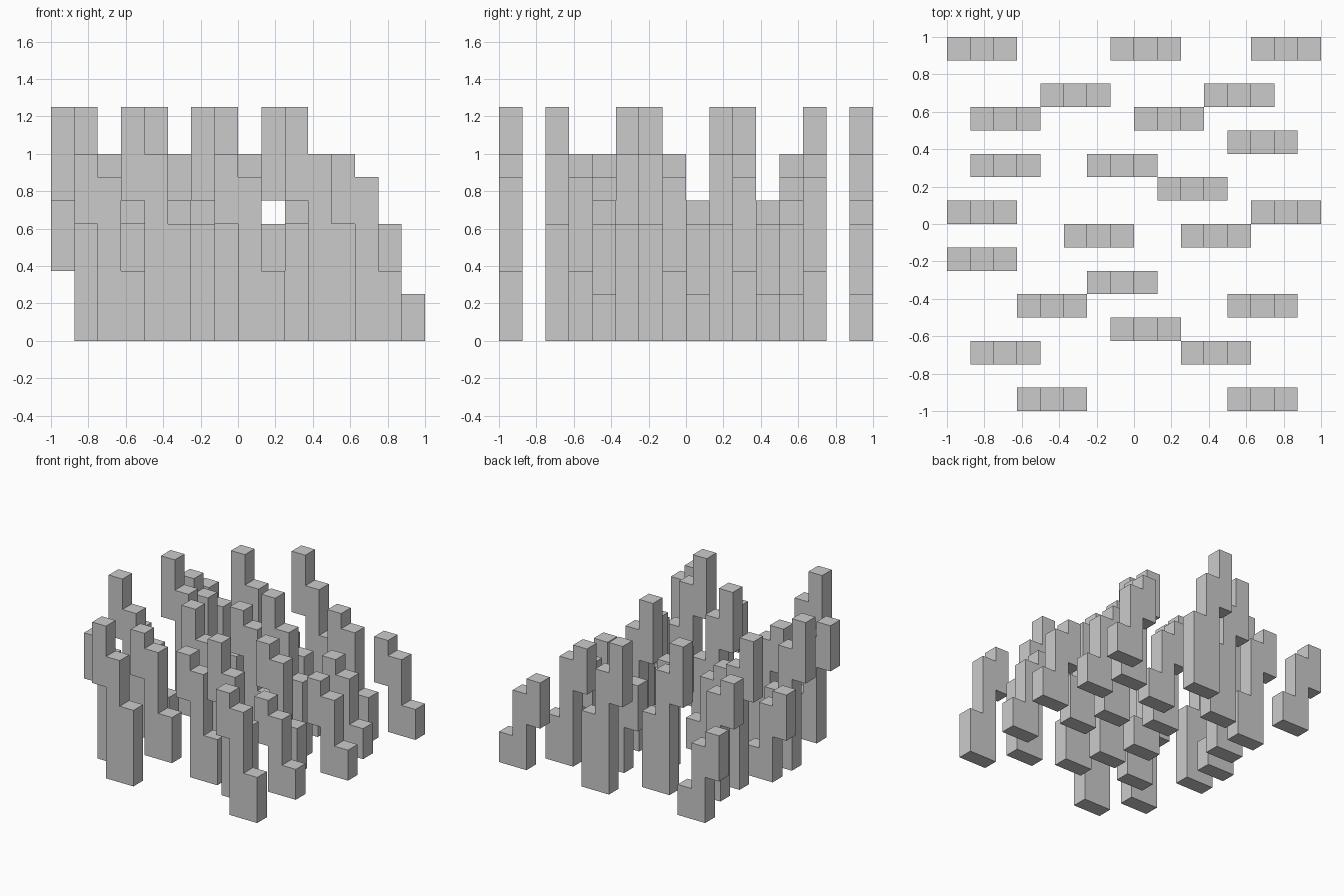
import bpy, bmesh

if "Cube" in bpy.data.objects:
    bpy.data.objects.remove(bpy.data.objects["Cube"])

U = 0.125  # grid cell

# (underside of the raised left cell, then left, middle and right heights) in cells
TYPES = {
    "tall": (6, 10, 8, 5),
    "medium": (5, 8, 7, 3),
    "short": (3, 6, 5, 2),
}

# grid cell (column, row) of the left end of each stepped block
PLACES = {
    "tall": [(7, 15), (4, 13), (1, 10), (9, 9), (0, 6), (6, 5), (10, 2), (3, 0)],
    "medium": [(11, 13), (1, 12), (6, 10), (10, 7), (3, 4), (7, 3), (1, 2), (12, 0)],
    "short": [(0, 15), (13, 15), (8, 12), (12, 11), (0, 8), (13, 8), (5, 7), (12, 4)],
}


def stepped_mesh(name, under, left, mid, right):
    """Extrude the side profile of one stepped block by one cell."""
    profile = [(0, under), (1, under), (1, 0), (3, 0), (3, right),
               (2, right), (2, mid), (1, mid), (1, left), (0, left)]
    bm = bmesh.new()
    face = bm.faces.new([bm.verts.new((x * U, 0, z * U)) for x, z in profile])
    moved = bmesh.ops.extrude_face_region(bm, geom=[face])["geom"]
    bmesh.ops.translate(bm, vec=(0, U, 0),
                        verts=[g for g in moved if isinstance(g, bmesh.types.BMVert)])
    bmesh.ops.recalc_face_normals(bm, faces=bm.faces)
    mesh = bpy.data.meshes.new(name)
    bm.to_mesh(mesh)
    bm.free()
    return mesh


# place shared meshes on the grid
for kind, dims in TYPES.items():
    mesh = stepped_mesh(kind + "_stepped_block", *dims)
    for n, (i, j) in enumerate(PLACES[kind], 1):
        obj = bpy.data.objects.new(f"{kind}_stepped_block_{n}", mesh)
        obj.location = (-1 + i * U, -1 + j * U, 0)
        bpy.context.collection.objects.link(obj)
